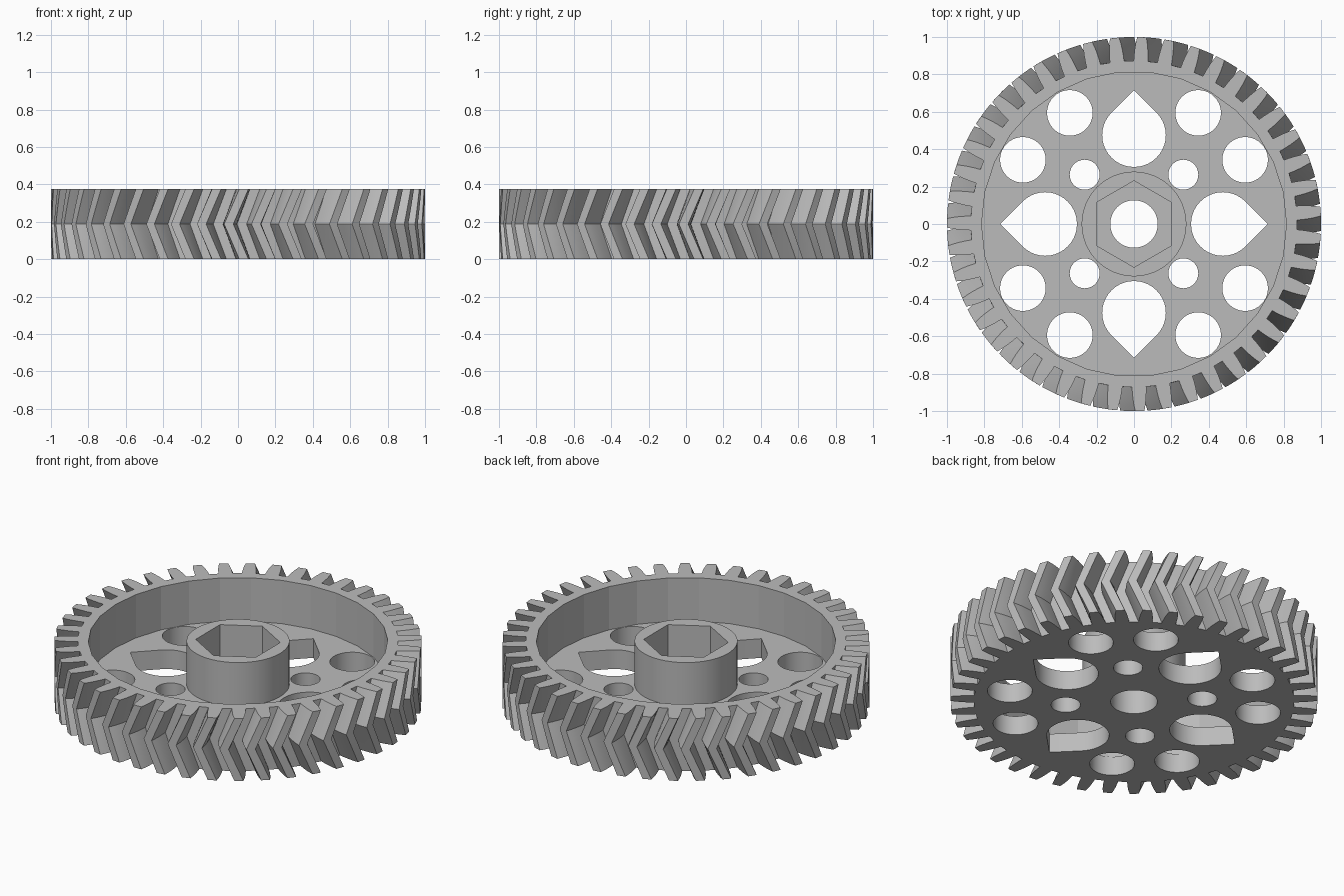
import bpy, bmesh, math
from math import sin, cos, radians, pi

if "Cube" in bpy.data.objects:
    bpy.data.objects.remove(bpy.data.objects["Cube"])

TEETH = 43
HEIGHT, FLOOR = 0.375, 0.115
PITCH = 360 / TEETH
TWIST = 4.65          # degrees of twist over each half
TOP_ANGLE = 3.9       # angle of the first tooth on the top face

grey = bpy.data.materials.new("plain grey")
grey.diffuse_color = (0.5, 0.5, 0.5, 1)
grey.use_nodes = True
grey.node_tree.nodes["Principled BSDF"].inputs["Base Color"].default_value = grey.diffuse_color


def loft(name, rings):
    """Solid from stacked outlines, each given as (points, z)."""
    bm = bmesh.new()
    loops = [[bm.verts.new((x, y, z)) for x, y in pts] for pts, z in rings]
    n = len(loops[0])
    for a, b in zip(loops, loops[1:]):
        for i in range(n):
            j = (i + 1) % n
            bm.faces.new((a[i], a[j], b[j], b[i]))
    bm.faces.new(loops[0][::-1])
    bm.faces.new(loops[-1])
    mesh = bpy.data.meshes.new(name)
    bm.to_mesh(mesh)
    bm.free()
    ob = bpy.data.objects.new(name, mesh)
    bpy.context.collection.objects.link(ob)
    mesh.materials.append(grey)
    return ob


def prism(name, pts, z0, z1):
    return loft(name, [(pts, z0), (pts, z1)])


def circle(r, n, cx=0, cy=0, start=0):
    return [(cx + r * cos(start + 2 * pi * i / n), cy + r * sin(start + 2 * pi * i / n))
            for i in range(n)]


def cut(ob, cutter):
    mod = ob.modifiers.new("cut", 'BOOLEAN')
    mod.operation, mod.solver, mod.object = 'DIFFERENCE', 'EXACT', cutter
    bpy.context.view_layer.objects.active = ob
    bpy.ops.object.modifier_apply(modifier=mod.name)
    bpy.data.objects.remove(cutter)


# Toothed outline: convex flanks given as (radius, half angle)
FLANK = [(0.872, 2.5), (0.905, 2.35), (0.94, 2.1), (0.97, 1.8), (1.0, 1.4)]
TOOTH = [(r, -a) for r, a in FLANK] + [(r, a) for r, a in reversed(FLANK)]


def gear_outline(turn):
    return [(r * cos(radians(k * PITCH + a + turn)), r * sin(radians(k * PITCH + a + turn)))
            for k in range(TEETH) for r, a in TOOTH]


# Herringbone body: twists one way up to the middle, then back
STEPS = 8
rings = []
for i in range(STEPS + 1):
    t = i / STEPS
    rings.append((gear_outline(TOP_ANGLE - TWIST * (1 - abs(2 * t - 1))), HEIGHT * t))
gear = loft("herringbone_gear", rings)

# Ring-shaped pocket between rim and hub
pocket = prism("pocket_cutter", circle(0.815, 30), FLOOR, 0.6)
cut(pocket, prism("hub_core", circle(0.28, 64), 0, 0.8))
cut(gear, pocket)

# Shaft bore and hexagonal nut recess
cut(gear, prism("bore_cutter", circle(0.127, 48), -0.2, 0.6))
cut(gear, prism("hex_cutter", circle(0.231, 6, start=pi / 2), 0.15, 0.6))

# Round holes and teardrop holes, repeated in each quarter
for q in range(4):
    a = q * pi / 2
    for radius, dist, off in ((0.122, 0.686, 30), (0.122, 0.686, 60), (0.08, 0.373, 45)):
        b = a + radians(off)
        cut(gear, prism("hole_cutter", circle(radius, 40, dist * cos(b), dist * sin(b)), -0.2, 0.3))
    drop = [(0.475 + 0.17 * cos(radians(d)), 0.17 * sin(radians(d))) for d in range(45, 316, 9)]
    drop.append((0.475 + 0.17 * math.sqrt(2), 0))
    drop = [(x * cos(a) - y * sin(a), x * sin(a) + y * cos(a)) for x, y in drop]
    cut(gear, prism("teardrop_cutter", drop, -0.2, 0.3))

# Keep rim facets and tooth edges crisp, smooth the finer curves
bpy.ops.object.select_all(action='DESELECT')
gear.select_set(True)
bpy.context.view_layer.objects.active = gear
bpy.ops.object.shade_smooth_by_angle(angle=radians(11))
